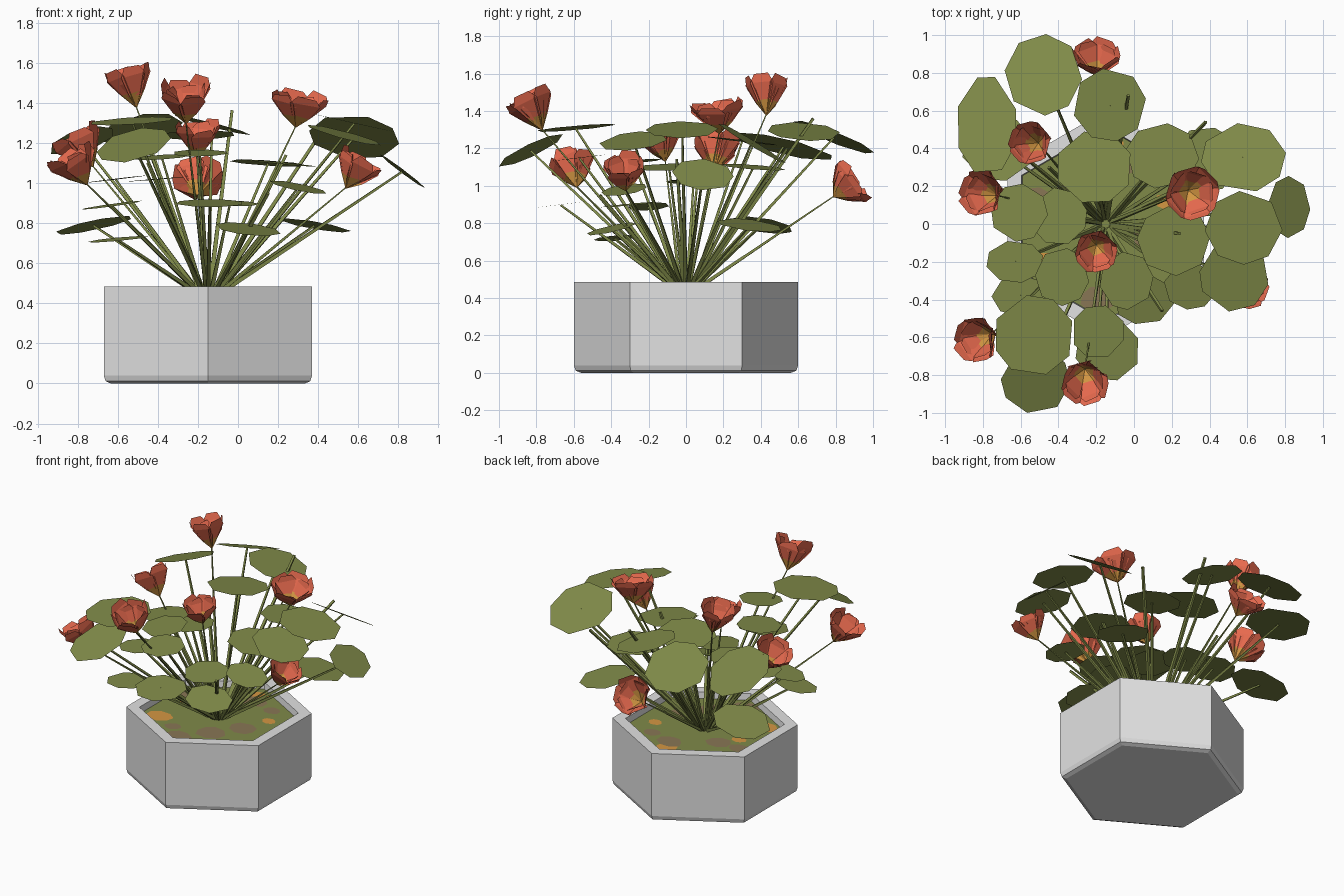
import bpy, bmesh, math, random
from mathutils import Vector

random.seed(4)
CX = -0.15                       # plant and pot axis
ROOT = Vector((CX, 0, 0.43))

def mat(name, c):
    m = bpy.data.materials.new(name)
    m.diffuse_color = (*c, 1)
    return m

GREY = mat("pot grey", (0.76, 0.76, 0.76))
GREEN = mat("leaf green", (0.215, 0.255, 0.066))
RED = mat("petal red", (0.84, 0.15, 0.08))
OCHRE = mat("ochre", (0.66, 0.31, 0.055))
BROWN = mat("soil brown", (0.25, 0.18, 0.09))

def finish(bm, name, mats):
    me = bpy.data.meshes.new(name)
    bm.to_mesh(me)
    bm.free()
    for m in mats:
        me.materials.append(m)
    ob = bpy.data.objects.new(name, me)
    bpy.context.collection.objects.link(ob)
    return ob

def frame(n):
    n = n.normalized()
    a = n.orthogonal().normalized()
    return a, n.cross(a), n

def outward(x, y):
    v = Vector((x - CX, y, 0))
    return v.normalized() if v.length > 0.01 else Vector((1, 0, 0))

# hexagonal pot: swept profile with chamfered foot and hollow top
bm = bmesh.new()
rings = []
for r, z in [(0.56, 0), (0.59, 0.012), (0.6, 0.04), (0.6, 0.485), (0.515, 0.485), (0.505, 0.40)]:
    rings.append([bm.verts.new((CX + r * math.sin(k * math.pi / 3), -r * math.cos(k * math.pi / 3), z))
                  for k in range(6)])
for a, b in zip(rings, rings[1:]):
    for k in range(6):
        j = (k + 1) % 6
        bm.faces.new((a[k], a[j], b[j], b[k]))
bm.faces.new(rings[0][::-1])
finish(bm, "pot", [GREY])

# mossy soil with thin painted patches
bm = bmesh.new()
def disc(x, y, z, r, n, idx, jit=0.0, ang=0.0):
    f = bm.faces.new([bm.verts.new((x + r * random.uniform(1 - jit, 1 + jit) * math.sin(ang + 2 * math.pi * k / n),
                                    y - 0.8 ** bool(jit) * r * math.cos(ang + 2 * math.pi * k / n), z))
                      for k in range(n)])
    f.material_index = idx
disc(CX, 0, 0.44, 0.51, 6, 0)
for x, y, r, i in [(-0.12, 0.39, 0.08, 1), (-0.46, -0.22, 0.09, 1), (-0.44, 0.03, 0.05, 1),
                   (0.16, 0.12, 0.05, 1), (0.09, -0.07, 0.1, 2), (-0.05, -0.24, 0.11, 2),
                   (-0.36, 0.14, 0.09, 2), (-0.09, 0.31, 0.09, 2), (-0.2, -0.4, 0.09, 2),
                   (-0.52, 0.14, 0.07, 2), (0.08, 0.26, 0.06, 2), (-0.3, -0.3, 0.06, 2)]:
    disc(x, y, 0.442 + 0.001 * i, r, 8, i, 0.2, r * 30)
finish(bm, "soil", [GREEN, OCHRE, BROWN])

# stem: tapered four-sided rod from the root to its leaf or flower
stems = bmesh.new()
def stem(end, r0=0.015, r1=0.007):
    o = outward(end.x, end.y)
    start = ROOT + o * 0.03
    a, b, n = frame(end - start)
    q = [[stems.verts.new(p + (a * math.cos(k * math.pi / 2) + b * math.sin(k * math.pi / 2)) * r)
          for k in range(4)] for p, r in ((start, r0), (end, r1))]
    for k in range(4):
        j = (k + 1) % 4
        stems.faces.new((q[0][k], q[0][j], q[1][j], q[1][k]))
    stems.faces.new(q[1])

# leaves: flat irregular octagons, tilted away from the plant axis
# (x, y, z, radius x, radius y, outward tilt or (x slope, y slope))
LEAVES = [
    (-0.48, 0.79, 1.26, 0.20, 0.21, 0.42), (-0.78, 0.52, 1.21, 0.16, 0.26, 0.35),
    (-0.13, 0.63, 1.29, 0.19, 0.19, (0.25, 0.06)), (0.58, 0.35, 1.23, 0.22, 0.18, (0.08, 0.6)),
    (0.58, -0.02, 1.30, 0.20, 0.19, 0.22), (0.82, 0.09, 1.06, 0.11, 0.16, 0.75),
    (0.53, -0.28, 1.24, 0.18, 0.18, 0.28), (0.21, -0.09, 1.10, 0.19, 0.18, 0.1),
    (0.38, 0.34, 0.79, 0.18, 0.17, 0.2), (0.15, 0.36, 1.10, 0.19, 0.17, 0.1),
    (-0.21, 0.30, 1.24, 0.20, 0.19, 0.12), (-0.53, -0.59, 1.31, 0.21, 0.21, 0.1),
    (-0.52, -0.83, 1.19, 0.18, 0.17, 0.5), (-0.19, -0.57, 1.15, 0.14, 0.14, 0.12),
    (-0.14, -0.67, 0.90, 0.17, 0.16, 0.12), (-0.38, -0.28, 1.13, 0.14, 0.15, 0.1),
    (-0.63, -0.20, 0.89, 0.15, 0.11, 0.15), (-0.60, -0.38, 0.72, 0.15, 0.11, 0.12),
    (-0.61, 0.06, 1.02, 0.15, 0.15, 0.12), (-0.72, 0.40, 0.79, 0.19, 0.17, 0.25),
    (-0.40, 0.04, 1.02, 0.15, 0.15, 0.08), (-0.04, -0.30, 0.90, 0.14, 0.15, 0.1),
    (0.05, -0.40, 0.77, 0.16, 0.13, 0.25), (0.30, -0.33, 0.98, 0.14, 0.12, 0.25),
]
leaves = bmesh.new()
for x, y, z, rx, ry, tilt in LEAVES:
    slope = Vector((*tilt, 0)) if isinstance(tilt, tuple) else outward(x, y) * tilt
    phase = random.uniform(0, 0.8)
    vs = []
    for k in range(8):
        t = phase + k * math.pi / 4 + random.uniform(-0.12, 0.12)
        dx, dy = 1.03 * rx * math.cos(t), 1.03 * ry * math.sin(t)
        vs.append(leaves.verts.new((x + dx, y + dy, z - slope.x * dx - slope.y * dy)))
    leaves.faces.new(vs)
    stem(Vector((x, y, z - 0.003)))
finish(leaves, "leaves", [GREEN])

# flowers: two whorls of folded petals, ochre at the throat
# (x, y, z of middle, axis slope x and y, size, depth factor)
FLOWERS = [
    (-0.20, 0.85, 0.99, 0.0, 1.3, 0.98, 0.8), (-0.53, 0.43, 1.47, -0.25, 0.0, 0.86, 1.1),
    (-0.77, 0.16, 1.16, -0.6, 0.1, 0.95, 0.95), (0.30, 0.17, 1.36, 0.15, -0.1, 1.08, 0.75),
    (-0.80, -0.60, 1.07, -0.6, -0.2, 0.92, 1.0), (-0.20, -0.13, 1.21, 0.0, -0.25, 0.85, 0.95),
    (0.58, -0.33, 1.05, 0.55, -0.1, 0.85, 1.0), (-0.26, -0.81, 1.39, 0.0, -0.45, 0.95, 1.05),
]
flowers = bmesh.new()
PETAL = [(0.08, 0.058, 0.042), (0.165, 0.11, 0.074), (0.21, 0.125, 0.045)]  # height, radius, half width
for x, y, z, sx, sy, s, depth in FLOWERS:
    a, b, n = frame(Vector((sx, sy, 1)))
    base = Vector((x, y, z)) - n * 0.105 * s * depth
    for whorl, count, scale in ((0, 6, 1.0), (1, 5, 0.8)):
        for k in range(count):
            t = 2 * math.pi * k / count + 0.5 * whorl
            rad = a * math.cos(t) + b * math.sin(t)
            tan = n.cross(rad)
            lift = depth * random.uniform(0.9, 1.08)
            prev = None
            tip = flowers.verts.new(base)
            for h, r, w in PETAL:
                c = base + (n * h * lift * (1 - 0.1 * whorl) + rad * r * scale) * s
                skew = n * random.uniform(-0.008, 0.008)
                pair = (flowers.verts.new(c - tan * w * s * scale + skew),
                        flowers.verts.new(c + tan * w * s * scale - skew))
                if prev is None:
                    f = flowers.faces.new((tip, pair[1], pair[0]))
                    f.material_index = 1
                else:
                    flowers.faces.new((prev[0], prev[1], pair[1], pair[0]))
                prev = pair
    stem(base + n * 0.01, 0.014, 0.004)
finish(flowers, "flowers", [RED, OCHRE])

# a few bare shoots between the leaves
for p in [(-0.03, 0.68, 1.36), (0.38, 0.54, 1.2), (0.15, -0.46, 0.95), (-0.45, 0.3, 1.1),
          (0.24, -0.05, 1.14)]:
    stem(Vector(p), 0.016, 0.01)
finish(stems, "stems", [GREEN])
